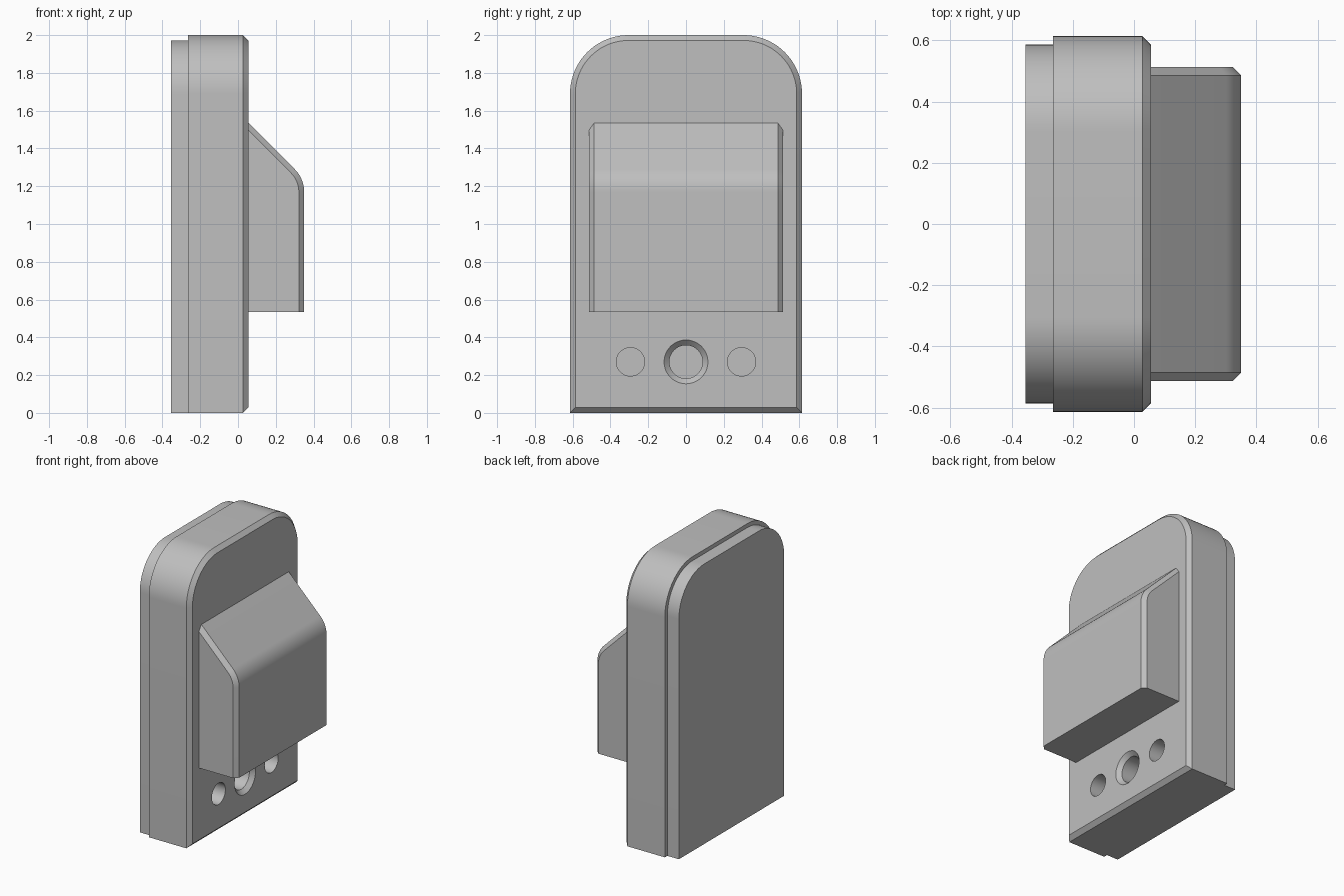
import bpy
import bmesh
from math import sin, cos, pi

cube = bpy.data.objects.get("Cube")
if cube:
    bpy.data.objects.remove(cube, do_unlink=True)

grey = bpy.data.materials.new("plain_grey")
grey.use_nodes = True
colour = (0.52, 0.52, 0.52, 1)
grey.diffuse_color = colour
grey.node_tree.nodes["Principled BSDF"].inputs["Base Color"].default_value = colour

CHAMFER = 0.028
FRONT = 0.055


def loft(name, rings):
    """Skin a list of equal-length point rings and cap both ends."""
    bm = bmesh.new()
    loops = [[bm.verts.new(p) for p in ring] for ring in rings]
    n = len(loops[0])
    for a, b in zip(loops, loops[1:]):
        for i in range(n):
            j = (i + 1) % n
            bm.faces.new((a[i], a[j], b[j], b[i]))
    bm.faces.new(loops[0])
    bm.faces.new(loops[-1])
    bmesh.ops.recalc_face_normals(bm, faces=bm.faces)
    mesh = bpy.data.meshes.new(name)
    bm.to_mesh(mesh)
    bm.free()
    mesh.materials.append(grey)
    obj = bpy.data.objects.new(name, mesh)
    bpy.context.collection.objects.link(obj)
    return obj


def arch(x, inset=0, bottom=0, steps=20):
    """Upright outline with two rounded top corners."""
    half, top, r = 0.614 - inset, 2 - inset, 0.31 - inset
    pts = [(x, -half, bottom), (x, half, bottom)]
    for side in (1, -1):
        for i in range(steps + 1):
            a = pi / 2 * (i / steps if side > 0 else 1 - i / steps)
            pts.append((x, side * (half - r + r * cos(a)), top - r + r * sin(a)))
    return pts


def circle(x, y, z, r, steps=48):
    return [(x, y + r * cos(2 * pi * i / steps), z + r * sin(2 * pi * i / steps))
            for i in range(steps)]


def hood_section(y, inset=0, steps=12):
    """Side profile: upright face, rounded shoulder, sloping top."""
    root, r = FRONT - 0.02, 0.17 - inset
    pts = [(root, y, 0.535)]
    pts.append((0.35 - inset, y, 0.535))
    for i in range(steps + 1):
        a = pi / 4 * i / steps
        pts.append((0.18 + r * cos(a), y, 1.17 + r * sin(a)))
    pts.append((root, y, pts[-1][0] + pts[-1][2] - root))
    return pts


# Main housing with chamfered front rim
housing = loft("housing", [
    arch(-0.265),
    arch(FRONT - CHAMFER),
    arch(FRONT, CHAMFER, CHAMFER),
])

# Slightly smaller plate behind the housing
back_plate = loft("back_plate", [arch(-0.355, CHAMFER), arch(-0.265, CHAMFER)])

# Sloping hood with chamfered sides
hood = loft("hood", [
    hood_section(-0.514, CHAMFER),
    hood_section(-0.486),
    hood_section(0.486),
    hood_section(0.514, CHAMFER),
])

# Countersunk centre hole and two plain side holes
HOLE_Z, DEEP, PROUD = 0.27, -0.3, 0.01
cutters = [loft("centre_hole_cutter", [
    circle(DEEP, 0, HOLE_Z, 0.088),
    circle(FRONT - CHAMFER, 0, HOLE_Z, 0.088),
    circle(FRONT + PROUD, 0, HOLE_Z, 0.088 + CHAMFER + PROUD),
])]
for y in (-0.294, 0.294):
    cutters.append(loft("side_hole_cutter", [
        circle(DEEP, y, HOLE_Z, 0.075),
        circle(FRONT + PROUD, y, HOLE_Z, 0.075),
    ]))

bpy.ops.object.select_all(action='DESELECT')
bpy.context.view_layer.objects.active = housing
housing.select_set(True)
for cutter in cutters:
    cutter.hide_render = True
    mod = housing.modifiers.new("hole", 'BOOLEAN')
    mod.operation = 'DIFFERENCE'
    mod.solver = 'EXACT'
    mod.object = cutter
    bpy.ops.object.modifier_apply(modifier=mod.name)
    bpy.data.objects.remove(cutter, do_unlink=True)

# Smooth the rounded surfaces, keep the edges crisp
for obj in (housing, back_plate, hood):
    obj.select_set(True)
bpy.ops.object.shade_smooth_by_angle(angle=pi / 6)
